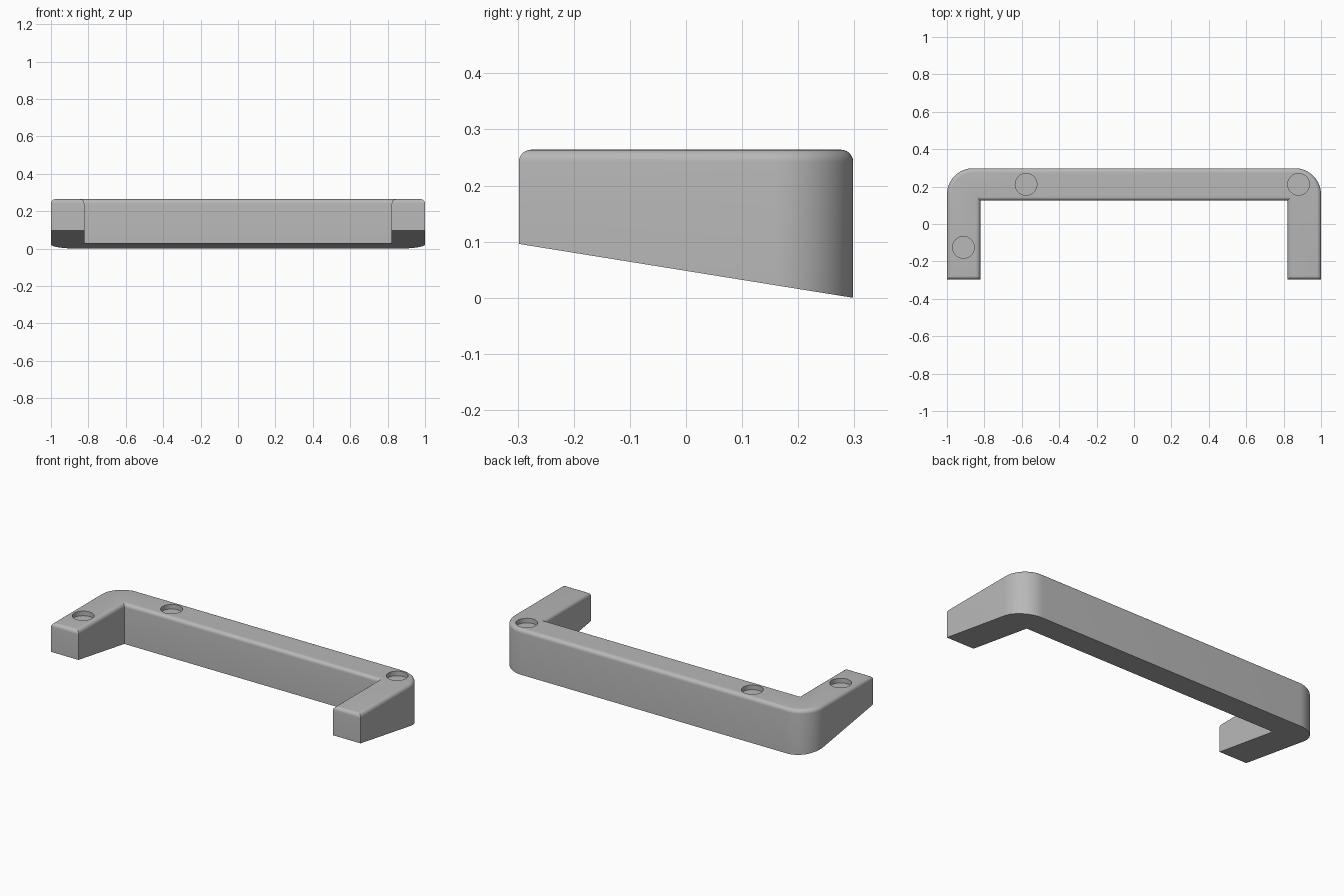
import bpy, bmesh
from math import sin, cos, pi, radians

cube = bpy.data.objects.get("Cube")
if cube:
    bpy.data.objects.remove(cube, do_unlink=True)

# Dimensions
HALF_X, HALF_Y, TOP = 1.0, 0.298, 0.264
INNER_X, INNER_Y = 0.822, 0.125
CORNER, FILLET = 0.14, 0.022
HOLE_R, HOLE_DEPTH = 0.058, 0.027
HOLES = [(-0.577, 0.212), (0.88, 0.212), (-0.912, -0.125)]

grey = bpy.data.materials.new("plain grey")
grey.use_nodes = True
colour = (0.48, 0.48, 0.48, 1)
grey.diffuse_color = colour
grey.node_tree.nodes["Principled BSDF"].inputs["Base Color"].default_value = colour


def underside(y):
    """Height of the sloping underside."""
    return 0.096 * (HALF_Y - y) / (2 * HALF_Y)


# U-shaped outline: right half, then mirrored
STEPS = 16
half = [(INNER_X, INNER_Y), (INNER_X, -HALF_Y), (HALF_X, -HALF_Y)]
for i in range(STEPS + 1):
    a = pi / 2 * i / STEPS
    half.append((HALF_X - CORNER + CORNER * cos(a), HALF_Y - CORNER + CORNER * sin(a)))
outline = half + [(-x, y) for x, y in reversed(half)]

# Frame body with sloping underside and rounded top rim
bm = bmesh.new()
low = [bm.verts.new((x, y, underside(y))) for x, y in outline]
high = [bm.verts.new((x, y, TOP)) for x, y in outline]
top = bm.faces.new(high)
bm.faces.new(low[::-1])
n = len(outline)
for i in range(n):
    j = (i + 1) % n
    bm.faces.new((low[i], low[j], high[j], high[i]))
bmesh.ops.recalc_face_normals(bm, faces=bm.faces)
bmesh.ops.bevel(bm, geom=list(top.edges), offset=FILLET, offset_type='OFFSET',
                segments=6, profile=0.5, affect='EDGES')
mesh = bpy.data.meshes.new("u_frame")
bm.to_mesh(mesh)
bm.free()
mesh.materials.append(grey)
frame = bpy.data.objects.new("u_frame", mesh)
bpy.context.collection.objects.link(frame)

# Shallow round recesses cut into the top
bm = bmesh.new()
for x, y in HOLES:
    made = bmesh.ops.create_cone(bm, cap_ends=True, segments=48, radius1=HOLE_R,
                                 radius2=HOLE_R, depth=2 * HOLE_DEPTH)
    bmesh.ops.translate(bm, verts=made["verts"], vec=(x, y, TOP))
cut_mesh = bpy.data.meshes.new("recess_cutter")
bm.to_mesh(cut_mesh)
bm.free()
cut_mesh.materials.append(grey)
cutter = bpy.data.objects.new("recess_cutter", cut_mesh)
cutter.hide_render = True
bpy.context.collection.objects.link(cutter)

mod = frame.modifiers.new("recesses", 'BOOLEAN')
mod.operation = 'DIFFERENCE'
mod.solver = 'EXACT'
mod.object = cutter
for o in bpy.context.selected_objects:
    o.select_set(False)
bpy.context.view_layer.objects.active = frame
frame.select_set(True)
bpy.ops.object.modifier_apply(modifier=mod.name)
bpy.data.objects.remove(cutter, do_unlink=True)
bpy.ops.object.shade_smooth_by_angle(angle=radians(30))
